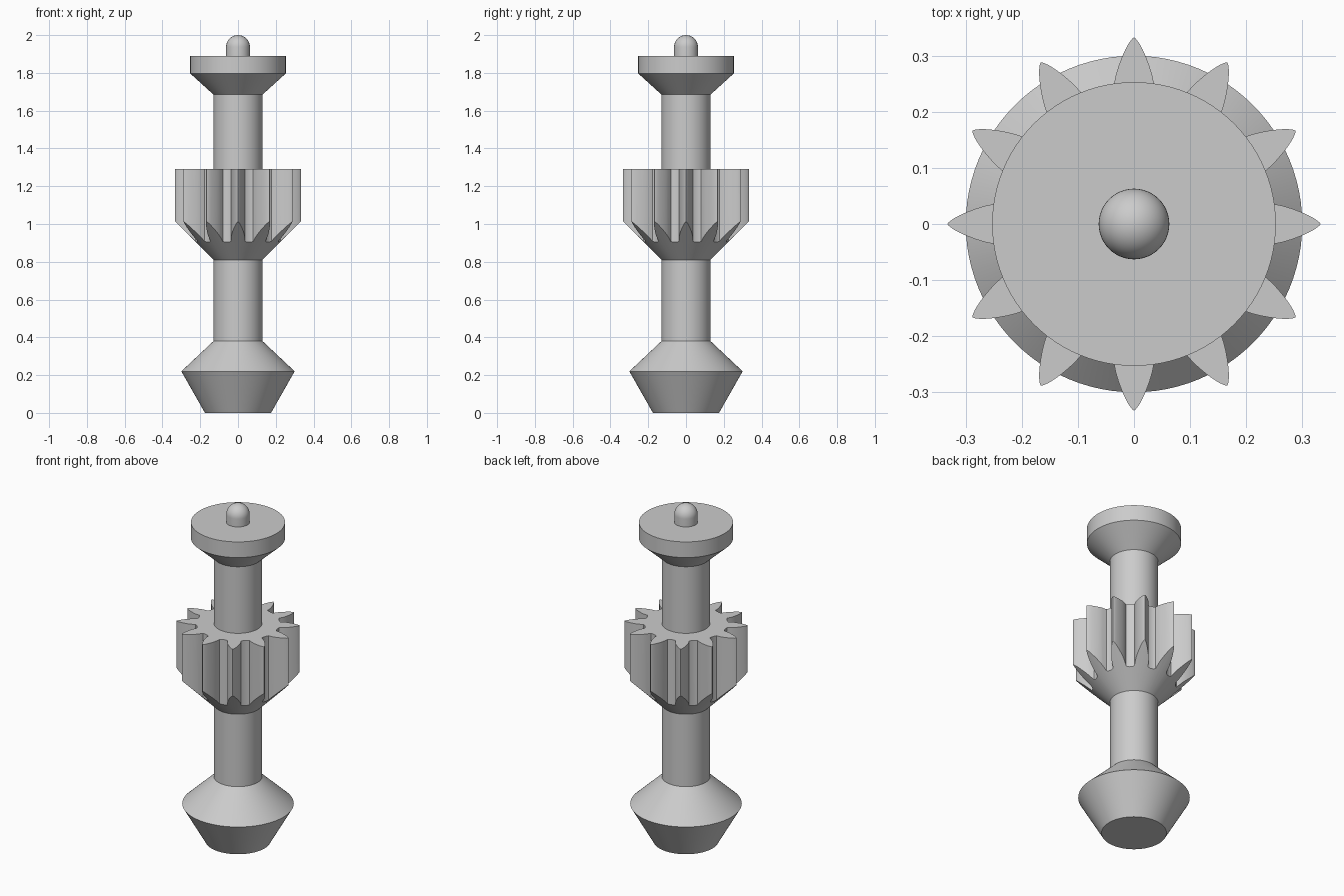
import bpy, bmesh
from math import sin, cos, pi, radians
from mathutils import Vector

old = bpy.data.objects.get("Cube")
if old:
    bpy.data.objects.remove(old, do_unlink=True)

grey = bpy.data.materials.new("plain grey")
grey.use_nodes = True
GREY = (0.6, 0.6, 0.6, 1)
grey.diffuse_color = GREY
grey.node_tree.nodes["Principled BSDF"].inputs["Base Color"].default_value = GREY

TEETH = 12
SHAFT = 0.13
GEAR_TOP = 1.29


def finish(name, bm):
    bmesh.ops.recalc_face_normals(bm, faces=bm.faces)
    mesh = bpy.data.meshes.new(name)
    bm.to_mesh(mesh)
    bm.free()
    mesh.materials.append(grey)
    obj = bpy.data.objects.new(name, mesh)
    bpy.context.collection.objects.link(obj)
    return obj


def smooth(obj, angle=25):
    bpy.ops.object.select_all(action='DESELECT')
    obj.select_set(True)
    bpy.context.view_layer.objects.active = obj
    bpy.ops.object.shade_smooth_by_angle(angle=radians(angle))


def lathe(name, profile, steps=96):
    """Revolve a closed (radius, height) profile that starts and ends on the axis."""
    bm = bmesh.new()
    verts = [bm.verts.new((r, 0, z)) for r, z in profile]
    edges = [bm.edges.new(pair) for pair in zip(verts, verts[1:])]
    bmesh.ops.spin(bm, geom=verts + edges, axis=(0, 0, 1), cent=(0, 0, 0),
                   angle=2 * pi, steps=steps)
    bmesh.ops.remove_doubles(bm, verts=bm.verts, dist=1e-5)
    return finish(name, bm)


# Shaft with the double-cone foot and the flanged head
shaft = lathe("shaft", [(0, 0), (0.175, 0), (0.3, 0.22), (SHAFT, 0.38),
                        (SHAFT, 1.685), (0.253, 1.797), (0.253, 1.89), (0, 1.89)])
smooth(shaft)

# Round-ended pin on the head
PIN = 0.063
dome = [(PIN * cos(a * pi / 24), 2 - PIN + PIN * sin(a * pi / 24)) for a in range(12)]
pin = lathe("top_pin", [(0, 1.88), (PIN, 1.88)] + dome + [(0, 2)], 48)
smooth(pin)

# Gear outline: (radius, half width) down one flank, mirrored, plus a root arc
flank = [(0.225, 0.037), (0.25, 0.0355), (0.265, 0.0325), (0.28, 0.028),
         (0.295, 0.0225), (0.31, 0.016), (0.322, 0.0095), (0.33, 0.0035)]
tooth = [(r, -w) for r, w in flank] + [(0.333, 0)] + [(r, w) for r, w in reversed(flank)]
pitch = 2 * pi / TEETH
outline = []
for i in range(TEETH):
    a = i * pitch
    outline += [(r * cos(a) - w * sin(a), r * sin(a) + w * cos(a)) for r, w in tooth]
    for t in (-0.07, 0, 0.07):
        b = a + pitch / 2 + t / 2
        outline.append((0.224 * cos(b), 0.224 * sin(b)))

bm = bmesh.new()
face = bm.faces.new([bm.verts.new((x, y, 0.75)) for x, y in outline])
top = bmesh.ops.extrude_face_region(bm, geom=[face])["geom"]
bmesh.ops.translate(bm, vec=Vector((0, 0, GEAR_TOP - 0.75)),
                    verts=[v for v in top if isinstance(v, bmesh.types.BMVert)])
gear = finish("gear", bm)

# Trim the gear's lower end to a cone
cutter = lathe("gear_cone_cutter", [(0, 0.81), (SHAFT, 0.81), (0.4, 1.08),
                                    (0.4, 1.4), (0, 1.4)])
cutter.hide_render = True
trim = gear.modifiers.new("cone trim", 'BOOLEAN')
trim.operation = 'INTERSECT'
trim.solver = 'EXACT'
trim.object = cutter
bpy.ops.object.select_all(action='DESELECT')
gear.select_set(True)
bpy.context.view_layer.objects.active = gear
bpy.ops.object.modifier_apply(modifier=trim.name)
bpy.data.objects.remove(cutter, do_unlink=True)
smooth(gear)
